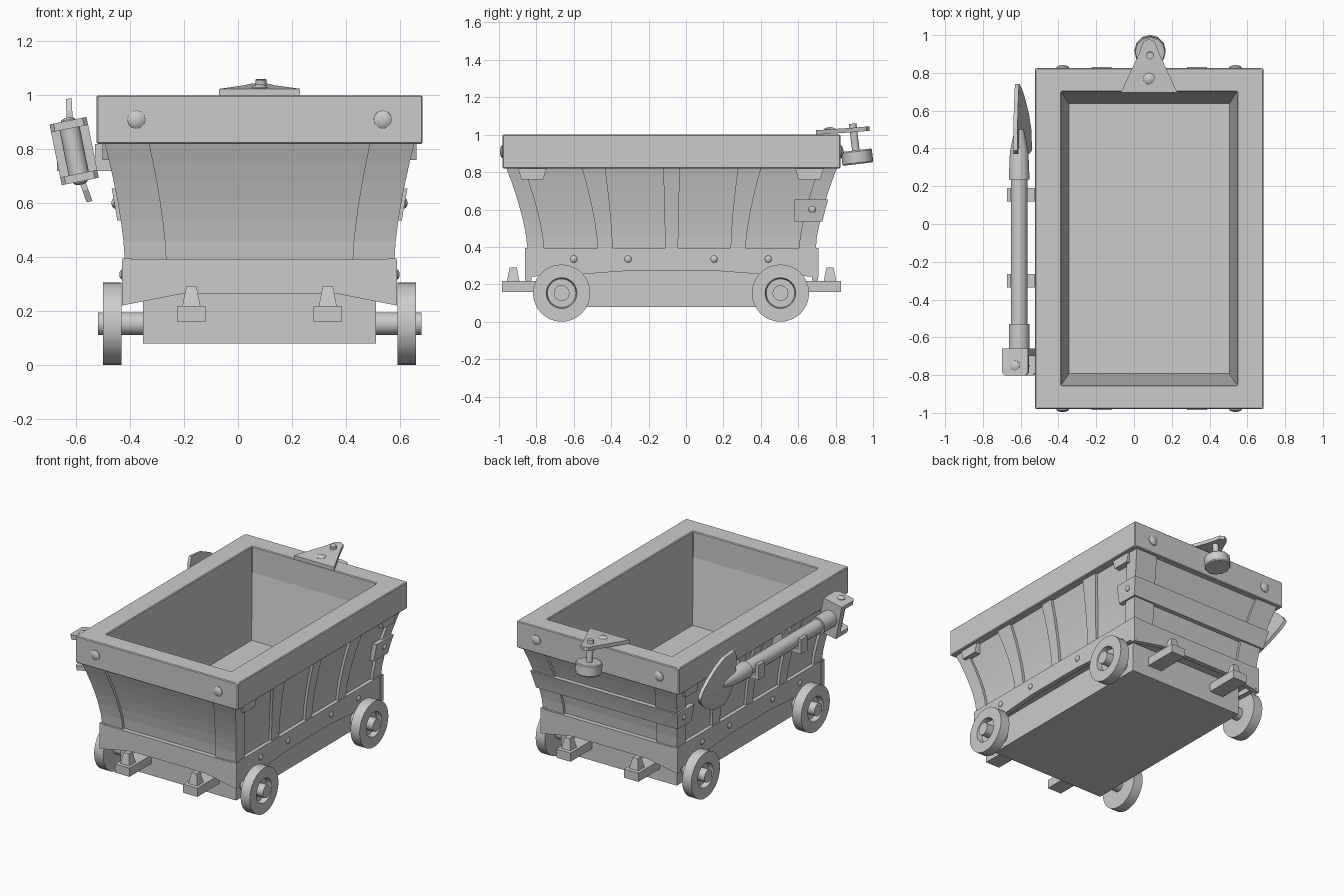
import bpy, bmesh
from math import pi, cos, sin
from mathutils import Matrix, Vector

if "Cube" in bpy.data.objects:
    bpy.data.objects.remove(bpy.data.objects["Cube"])

CX, CY = 0.08, -0.077            # centre of the cart body


def make(name, verts, faces, bevel=0, smooth=False, mat=None):
    me = bpy.data.meshes.new(name)
    me.from_pydata([Vector(v) for v in verts], [], faces)
    bm = bmesh.new()
    bm.from_mesh(me)
    bmesh.ops.recalc_face_normals(bm, faces=bm.faces)
    if bevel:
        bmesh.ops.bevel(bm, geom=bm.edges[:], offset=bevel, segments=1, affect='EDGES')
    if mat:
        bm.transform(mat)
    bm.to_mesh(me)
    bm.free()
    ob = bpy.data.objects.new(name, me)
    bpy.context.collection.objects.link(ob)
    if smooth:
        bpy.ops.object.select_all(action='DESELECT')
        ob.select_set(True)
        bpy.context.view_layer.objects.active = ob
        bpy.ops.object.shade_smooth_by_angle(angle=0.6)
    return ob


def loft(name, rings, closed=False, **kw):
    n, m = len(rings[0]), len(rings)
    faces = [(r * n + i, r * n + (i + 1) % n, (r + 1) % m * n + (i + 1) % n, (r + 1) % m * n + i)
             for r in range(m if closed else m - 1) for i in range(n)]
    if not closed:
        faces += [tuple(range(n)), tuple(range((m - 1) * n, m * n))]
    return make(name, [v for r in rings for v in r], faces, **kw)


def rect(x0, x1, y0, y1, z):
    return [(x0, y0, z), (x1, y0, z), (x1, y1, z), (x0, y1, z)]


def crect(hx, hy, z):
    return rect(CX - hx, CX + hx, CY - hy, CY + hy, z)


def box(name, x0, x1, y0, y1, z0, z1, **kw):
    return loft(name, [rect(x0, x1, y0, y1, z0), rect(x0, x1, y0, y1, z1)], **kw)


def lathe(name, profile, mat, n=24, closed=False):
    rings = [[(r * cos(2 * pi * i / n), r * sin(2 * pi * i / n), h) for i in range(n)] for r, h in profile]
    return loft(name, rings, closed=closed, smooth=True, mat=mat)


def place(loc, axis):
    return Matrix.Translation(loc) @ Vector(axis).to_track_quat('Z', 'Y').to_matrix().to_4x4()


def bolt(name, loc, axis, r, h):
    lathe(name, [(r, -0.01), (r * 0.95, h * 0.3), (r * 0.7, h * 0.7), (r * 0.3, h)], place(loc, axis), 12)


# Flared tub: outer wall follows a concave curve, inner wall tapers to the floor
ROWS = [i / 6 for i in range(7)]
def k(t): return t ** 1.5
def hx(t): return 0.50 + 0.075 * k(t)
def hy(t): return 0.77 + 0.115 * k(t)
rings = [crect(hx(t) - 0.018, hy(t) - 0.018, 0.385 + 0.44 * t) for t in ROWS]
rings += [crect(0.465, 0.776, 0.825), crect(0.425, 0.715, 0.40)]
loft("tub", rings)

# Top frame
loft("top_frame", [crect(0.605, 0.903, 0.82), crect(0.605, 0.903, 1.0),
                   crect(0.465, 0.776, 1.0), crect(0.465, 0.776, 0.82)], closed=True, bevel=0.005)


# Vertical wall slats following the flare (a: bottom span, b: top span)
def slat(name, side, sign, a, b, off=0.0, t0=0.0, t1=1.0):
    rows = []
    for s in ROWS:
        t = t0 + (t1 - t0) * s
        p = [a[i] + (b[i] - a[i]) * k(t) for i in (0, 1)]
        h = (hx if side == 'x' else hy)(t) + off
        z = 0.385 + 0.44 * t
        q = [(p[0], h), (p[1], h), (p[1], h - 0.03 - off), (p[0], h - 0.03 - off)]
        rows.append([(CX + sign * d, CY + c, z) if side == 'x' else (CX + c, CY + sign * d, z) for c, d in q])
    return loft(name, rows)


for s in (-1, 1):
    for a, b in [((-0.395, -0.315), (-0.48, -0.355)), ((-0.035, 0.035), (-0.045, 0.045)),
                 ((0.315, 0.395), (0.355, 0.48))]:
        slat("side_slat", 'x', s, a, b)
    for e in (-1, 1):
        slat("corner_slat_side", 'x', s, (e * 0.68, e * 0.77), (e * 0.79, e * 0.885))
        slat("corner_slat_end", 'y', s, (e * 0.345, e * 0.50), (e * 0.41, e * 0.575))

# Rear strap wrapping around both corners
slat("rear_strap", 'y', 1, (-0.51, 0.51), (-0.59, 0.59), 0.013, 0.34, 0.61)
for s in (-1, 1):
    slat("strap_end", 'x', s, (0.655, 0.783), (0.66, 0.898), 0.013, 0.34, 0.61)
    bolt("strap_bolt", (CX + s * (hx(0.47) + 0.013), 0.675, 0.60), (s, 0, 0), 0.02, 0.012)

# Clips under the frame
for s in (-1, 1):
    for y in (-0.822, 0.66):
        loft("frame_clip", [[(CX + s * x, y + w * j, z) for j, z in
                             ((-0.078, 0.825), (0.078, 0.825), (0.058, 0.76), (-0.058, 0.76))]
                            for x, w in ((0.53, 1), (0.583, 1))])

# Lower band with arched skirts
box("lower_block", CX - 0.49, CX + 0.49, CY - 0.77, CY + 0.77, 0.28, 0.385)
for s in (-1, 1):
    prof = [(-0.51, 0.39), (0.51, 0.39), (0.51, 0.22), (0.28, 0.265), (-0.28, 0.265), (-0.51, 0.22)]
    loft("end_skirt", [[(CX + p, CY + s * d, z) for p, z in prof] for d in (0.75, 0.784)])
    prof = [(-0.785, 0.395), (0.785, 0.395), (0.785, 0.24), (0.44, 0.257), (0.22, 0.273),
            (-0.22, 0.273), (-0.44, 0.257), (-0.785, 0.24)]
    loft("side_skirt", [[(CX + s * d, CY + p, z) for p, z in prof] for d in (0.475, 0.508)])
    for y in (-0.60, -0.31, 0.15, 0.44):
        bolt("skirt_bolt", (CX + s * 0.508, y, 0.335), (s, 0, 0), 0.02, 0.012)

# Undercarriage
box("undercarriage", CX - 0.432, CX + 0.432, -0.75, 0.60, 0.08, 0.30)

# Wheels and axles
for y in (-0.665, 0.505):
    lathe("axle", [(0.042, -0.60), (0.042, 0.60)], place((CX, y, 0.153), (1, 0, 0)))
    for s in (-1, 1):
        lathe("wheel", [(0.03, 0.512), (0.153, 0.512), (0.153, 0.58), (0.082, 0.58), (0.076, 0.545), (0.03, 0.545)],
              place((CX, y, 0.153), (s, 0, 0)), 32, closed=True)

# Buffers with tapered lugs, and frame bolts
for s in (-1, 1):
    for e in (-1, 1):
        x, y = CX + e * 0.253, CY + s * 0.847
        ys = sorted((CY + s * 0.66, CY + s * 0.907))
        box("buffer_beam", x - 0.053, x + 0.053, ys[0], ys[1], 0.16, 0.218)
        loft("buffer_lug", [rect(x - w, x + w, y - w, y + w, z) for w, z in ((0.034, 0.215), (0.019, 0.29))])
        bolt("frame_bolt", (CX + e * 0.457, CY + s * 0.903, 0.91), (0, s, 0), 0.035, 0.015)

# Rear hitch: triangular plate, pin and roller
tri = [(-0.07, 0.695), (0.23, 0.695), (0.135, 0.90), (0.11, 0.965), (0.08, 0.98), (0.05, 0.965), (0.025, 0.90)]
loft("hitch_plate", [[(x, y, z + max(0, y - 0.75) * 0.09) for x, y in tri] for z in (1.0, 1.024)])
bolt("hitch_bolt", (0.08, 0.77, 1.025), (0, 0, 1), 0.033, 0.015)
tilt = (0, -0.12, 1)
lathe("hitch_pin", [(0.02, -0.01), (0.02, 0.16)], place((0.085, 0.91, 0.90), tilt), 12)
lathe("hitch_roller", [(0.078, -0.037), (0.083, -0.03), (0.083, 0.03), (0.078, 0.037)],
      place((0.085, 0.915, 0.88), tilt), 12)

# Shovel, built in its own frame (local x = thickness, y = along, z = width) then tilted
T = Matrix.Translation((-0.608, 0, 0.793)) @ Matrix.Rotation(-0.2, 4, 'Y')
along = T @ Matrix.Rotation(-pi / 2, 4, 'X')
lathe("shovel_handle", [(0.045, -0.56), (0.045, 0.26)], along, 16)
lathe("shovel_collar", [(0.056, -0.67), (0.056, -0.53)], along, 16)
lathe("shovel_socket", [(0.056, 0.235), (0.05, 0.38), (0.025, 0.50)], along, 16)
stations = [(0.37, 0.15), (0.39, 0.195), (0.50, 0.185), (0.58, 0.15), (0.66, 0.095), (0.715, 0.045), (0.74, 0.008)]
rows = []
for y, w in stations:
    u = [-1, -0.5, 0, 0.5, 1]
    front = [(-0.022 + 0.03 * abs(a) * w / 0.195, y, a * w) for a in u]
    rows.append(front + [(x + 0.022, yy, z) for x, yy, z in reversed(front)])
loft("shovel_blade", rows, mat=T)
box("grip_base", -0.07, 0.07, -0.70, -0.66, -0.11, 0.11, mat=T)
for s in (-1, 1):
    z = sorted((s * 0.085, s * 0.115))
    loft("grip_cheek", [[(x, y, h) for x, y in ((-0.07, -0.66), (-0.07, -0.785), (-0.055, -0.803),
                                              (0.055, -0.803), (0.07, -0.785), (0.07, -0.66))] for h in z], mat=T)
    bolt("grip_bolt", T @ Vector((0, -0.75, s * 0.115)), T.to_3x3() @ Vector((0, 0, s)), 0.028, 0.012)
lathe("grip_rod", [(0.038, -0.10), (0.038, 0.10)], T @ Matrix.Translation((0, -0.75, 0)), 16)

# Cradles holding the shovel on the left side
for y in (-0.30, 0.155):
    box("cradle_arm", -0.665, -0.44, y - 0.035, y + 0.035, 0.72, 0.75)
    box("cradle_lip", -0.672, -0.65, y - 0.035, y + 0.035, 0.72, 0.82)
    box("cradle_mount", -0.53, -0.44, y - 0.035, y + 0.035, 0.72, 0.82)
